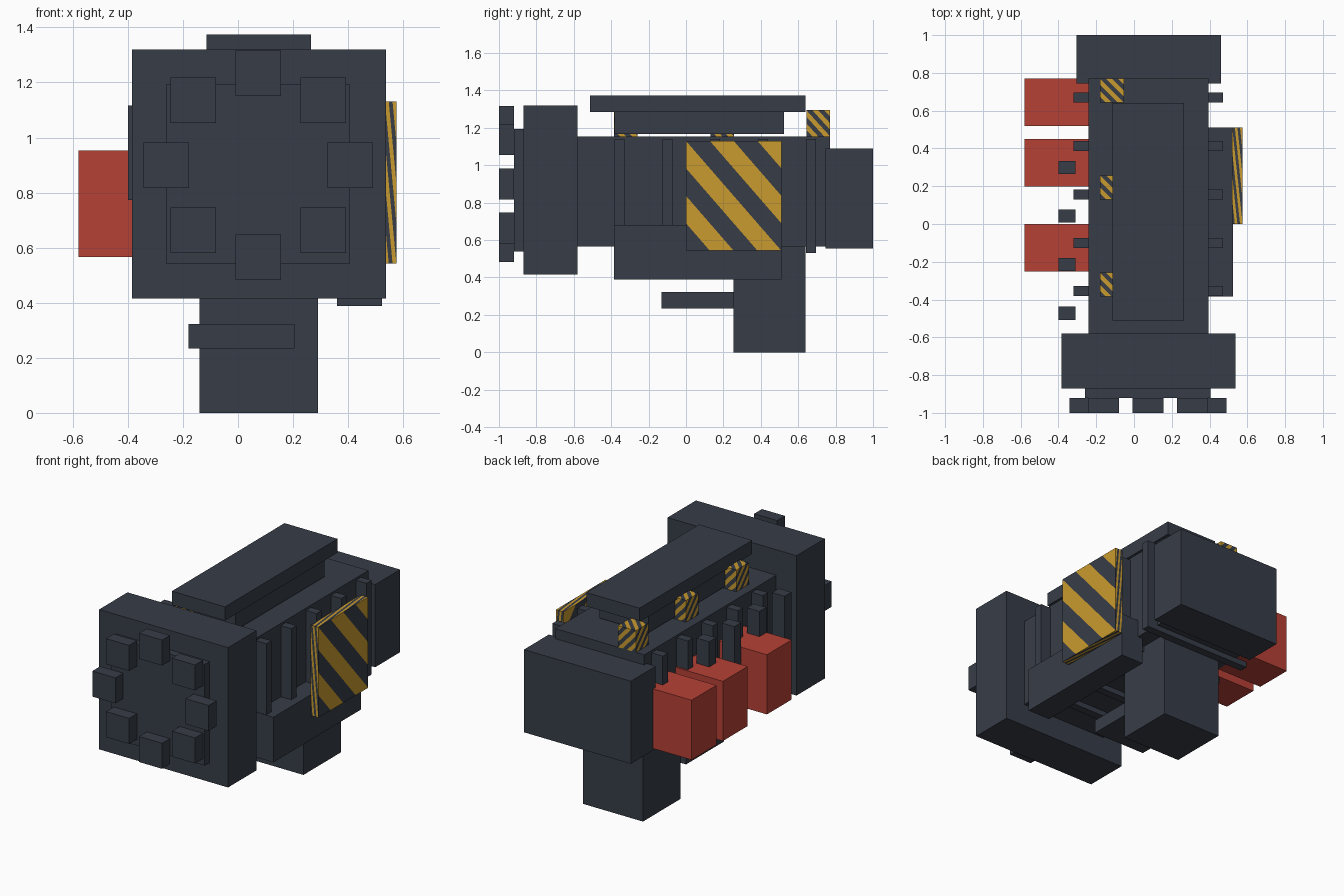
import bpy
import bmesh
import math

cube = bpy.data.objects.get("Cube")
if cube:
    bpy.data.objects.remove(cube, do_unlink=True)


def material(name, rgb):
    mat = bpy.data.materials.new(name)
    mat.use_nodes = True
    mat.diffuse_color = (*rgb, 1)
    mat.node_tree.nodes["Principled BSDF"].inputs["Base Color"].default_value = (*rgb, 1)
    return mat


STEEL = material("dark slate", (0.038, 0.046, 0.064))
RED = material("signal red", (0.47, 0.053, 0.037))
YELLOW = material("hazard yellow", (0.59, 0.33, 0.028))


def finish(name, bm, mats):
    mesh = bpy.data.meshes.new(name)
    bm.to_mesh(mesh)
    bm.free()
    for mat in mats:
        mesh.materials.append(mat)
    obj = bpy.data.objects.new(name, mesh)
    bpy.context.collection.objects.link(obj)
    return obj


def box(name, x, y, z, mat=STEEL):
    """Plain box from (min, max) ranges."""
    bm = bmesh.new()
    bmesh.ops.create_cube(bm, size=1)
    for v in bm.verts:
        v.co = [r[0] + (c + 0.5) * (r[1] - r[0]) for c, r in zip(v.co, (x, y, z))]
    return finish(name, bm, [mat])


def diagonal(s):
    """Ends of the line u + v = s across the unit square."""
    return [(s, 0), (0, s)] if s <= 1 else [(1, s - 1), (s - 1, 1)]


def striped_box(name, x, y, z):
    """Box whose faces are cut into eight alternating diagonal bands."""
    ranges = (x, y, z)
    bm = bmesh.new()
    for axis in range(3):
        a, b = (axis + 1) % 3, (axis + 2) % 3
        for side in (0, 1):
            for k in range(8):
                outline = diagonal(k / 4) + diagonal((k + 1) / 4)[::-1]
                points = list(dict.fromkeys(outline))
                verts = []
                for u, v in points:
                    unit = [0, 0, 0]
                    unit[axis], unit[a], unit[b] = side, u, v
                    verts.append(bm.verts.new(
                        [r[0] + t * (r[1] - r[0]) for t, r in zip(unit, ranges)]))
                face = bm.faces.new(verts)
                face.material_index = k % 2
                face.normal_update()
                if face.normal[axis] * (side - 0.5) < 0:
                    face.normal_flip()
    bmesh.ops.remove_doubles(bm, verts=bm.verts, dist=0.0001)
    return finish(name, bm, [STEEL, YELLOW])


# Main housing and end blocks
box("main_body", (-0.24, 0.395), (-0.58, 0.77), (0.565, 1.155))
box("rear_block", (-0.305, 0.46), (0.745, 1.0), (0.555, 1.09))
box("front_block", (-0.385, 0.538), (-0.87, -0.58), (0.415, 1.32))
box("front_plate", (-0.26, 0.405), (-0.92, -0.87), (0.54, 1.195))

# Ring of studs on the front plate
for i in range(8):
    angle = i * math.pi / 4
    cx = 0.074 + 0.334 * math.cos(angle)
    cz = 0.90 + 0.334 * math.sin(angle)
    box(f"front_stud_{i + 1}", (cx - 0.0825, cx + 0.0825), (-1.0, -0.92),
        (cz - 0.0825, cz + 0.0825))

# Bands wrapped around the body
for i in range(5):
    y = -0.382 + 0.256 * i
    box(f"body_band_{i + 1}", (-0.32, 0.47), (y, y + 0.053), (0.53, 1.14))

# Small posts beside the body
for i in range(4):
    y = -0.507 + 0.257 * i
    box(f"side_post_{i + 1}", (-0.40, -0.31), (y, y + 0.07), (0.773, 1.116))

# Red canisters
for i, y in enumerate((-0.252, 0.198, 0.518)):
    box(f"canister_{i + 1}", (-0.58, -0.235), (y, y + 0.253), (0.567, 0.953), RED)

# Top rail and its riser
box("top_rail", (-0.115, 0.265), (-0.512, 0.64), (1.285, 1.374))
box("rail_riser", (-0.10, 0.25), (-0.382, 0.525), (1.168, 1.285))

# Striped blocks along the top
for i, y in enumerate((-0.385, 0.13, 0.643)):
    striped_box(f"warning_block_{i + 1}", (-0.18, -0.053), (y, y + 0.127), (1.155, 1.295))

# Side ledge with striped warning panel
box("side_ledge", (0.36, 0.523), (-0.385, 0.51), (0.388, 0.68))
striped_box("warning_panel", (0.52, 0.575), (0.0, 0.51), (0.543, 1.13))

# Grip and trigger bar
box("grip", (-0.14, 0.29), (0.255, 0.64), (0.0, 0.567))
box("trigger_bar", (-0.18, 0.205), (-0.13, 0.256), (0.234, 0.323))
